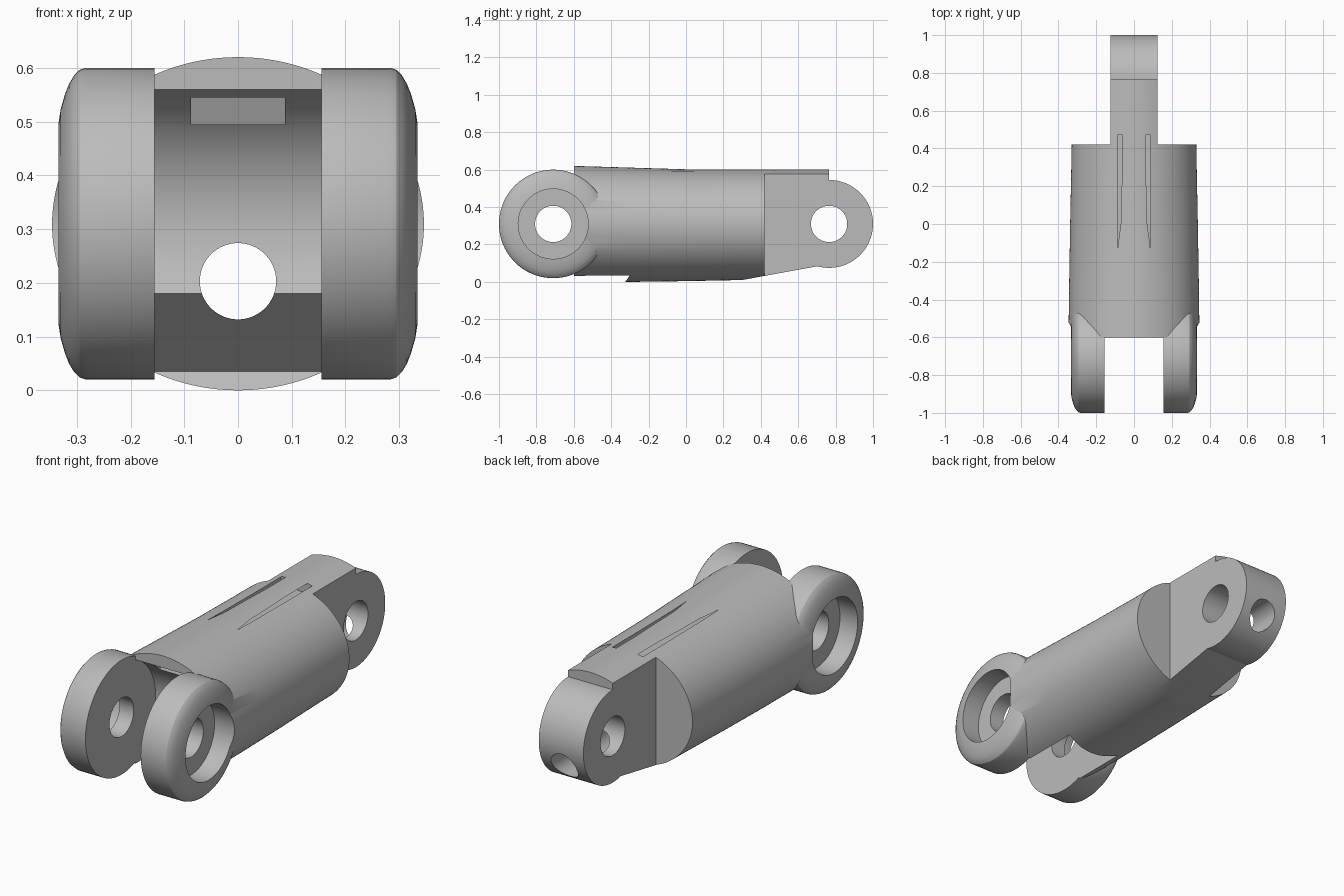
import bpy, bmesh, math
from mathutils import Matrix

cube = bpy.data.objects.get("Cube")
if cube:
    bpy.data.objects.remove(cube, do_unlink=True)

grey = bpy.data.materials.new("plain grey")
grey.use_nodes = True
colour = (0.5, 0.5, 0.5, 1)
grey.diffuse_color = colour
grey.node_tree.nodes["Principled BSDF"].inputs["Base Color"].default_value = colour

MID = 0.31                 # height of both pivots
FRONT, REAR = -0.71, 0.765  # pivot positions along y


def make(name, bm):
    bmesh.ops.recalc_face_normals(bm, faces=bm.faces)
    mesh = bpy.data.meshes.new(name)
    bm.to_mesh(mesh)
    bm.free()
    mesh.materials.append(grey)
    ob = bpy.data.objects.new(name, mesh)
    bpy.context.collection.objects.link(ob)
    return ob


def loft(name, rings):
    """Skin a list of closed rings and cap both ends."""
    bm = bmesh.new()
    loops = [[bm.verts.new(p) for p in ring] for ring in rings]
    n = len(loops[0])
    for a, b in zip(loops, loops[1:]):
        for i in range(n):
            j = (i + 1) % n
            bm.faces.new((a[i], a[j], b[j], b[i]))
    bm.faces.new(loops[0])
    bm.faces.new(loops[-1])
    return make(name, bm)


def slab(name, outline, x0, x1):
    """Extrude a side outline of (y, z) points across x."""
    return loft(name, [[(x, y, z) for y, z in outline] for x in (x0, x1)])


def turned(name, profile, y, sides=96):
    """Turn (x, radius) points about a pivot axis along x."""
    turn = [2 * math.pi * i / sides for i in range(sides)]
    return loft(name, [[(x, y + r * math.cos(t), MID + r * math.sin(t)) for t in turn]
                       for x, r in profile])


def combine(target, tool, operation="DIFFERENCE"):
    mod = target.modifiers.new(tool.name, "BOOLEAN")
    mod.operation, mod.solver, mod.object = operation, "EXACT", tool
    bpy.context.view_layer.update()
    result = bpy.data.meshes.new_from_object(
        target.evaluated_get(bpy.context.evaluated_depsgraph_get()))
    target.modifiers.clear()
    target.data = result
    bpy.data.objects.remove(tool, do_unlink=True)


# Tapered oval barrel: y, half width, top, bottom
stations = [(-0.6, 0.347, 0.62, 0.0), (-0.3, 0.343, 0.611, 0.0), (0, 0.338, 0.602, 0.004),
            (0.3, 0.332, 0.6, 0.01), (0.765, 0.326, 0.6, 0.015)]
angles = [2 * math.pi * i / 128 for i in range(128)]
body = loft("finger_segment", [
    [(w * math.cos(a), y, (top + low) / 2 + (top - low) / 2 * math.sin(a)) for a in angles]
    for y, w, top, low in stations])

# Sloped underside towards the rear, then the rounded rear tongue
combine(body, slab("underside_cut", [(0.245, 0), (0.7, 0.083), (0.9, 0.12), (0.9, -0.2),
                                     (0.245, -0.2)], -0.5, 0.5))
combine(body, turned("tongue_end", [(-0.15, 0.235), (0.15, 0.235)], REAR), "UNION")
for s in (-1, 1):
    combine(body, slab("shoulder_cut", [(0.42, -0.2), (1.2, -0.2), (1.2, 0.9), (0.42, 0.9)],
                       s * 0.125, s * 0.6))

# Front lugs with rounded outer rims
lug = [(0.14, 0.29), (0.283, 0.29), (0.295, 0.286), (0.305, 0.276), (0.314, 0.261),
       (0.322, 0.241), (0.33, 0.213), (0.335, 0.18)]
for s in (-1, 1):
    combine(body, turned("lug", [(s * x, r) for x, r in lug], FRONT), "UNION")

# Fork gap between the lugs, with a concave back and an undercut
arc = [math.radians(66.3 - 94.7 * i / 32) for i in range(33)]
gap = [(-1.1, 0.8), (-0.6, 0.8)]
gap += [(FRONT + 0.273 * math.cos(a), MID + 0.273 * math.sin(a)) for a in arc]
gap += [(-0.3, 0.035), (-0.339, -0.02), (-1.1, -0.02)]
combine(body, slab("fork_gap", gap, -0.155, 0.155))

# Bearing recesses and pin holes
for s in (-1, 1):
    combine(body, turned("recess", [(s * 0.235, 0.187), (s * 0.5, 0.187)], FRONT))
for y in (FRONT, REAR):
    combine(body, turned("pin_hole", [(-0.5, 0.097), (0.5, 0.097)], y))

# Flat band channel that breaks through the top as two slits
roof = [(-0.7, 0.545), (-0.45, 0.545), (-0.18, 0.596), (0.15, 0.595), (0.47, 0.595)]
floor = [(y, z - 0.05) for y, z in reversed(roof)]
combine(body, slab("band_channel", roof + floor, -0.087, 0.087))

# Long cord hole from front to back
bm = bmesh.new()
bmesh.ops.create_cone(bm, cap_ends=True, segments=64, radius1=0.071, radius2=0.071, depth=3,
                      matrix=Matrix.Translation((0, 0, 0.203)) @ Matrix.Rotation(math.pi / 2, 4, "X"))
combine(body, make("cord_hole", bm))

# Smooth curved surfaces, keep the machined edges sharp
bpy.ops.object.select_all(action="DESELECT")
body.select_set(True)
bpy.context.view_layer.objects.active = body
bpy.ops.object.shade_smooth_by_angle(angle=math.radians(25))
